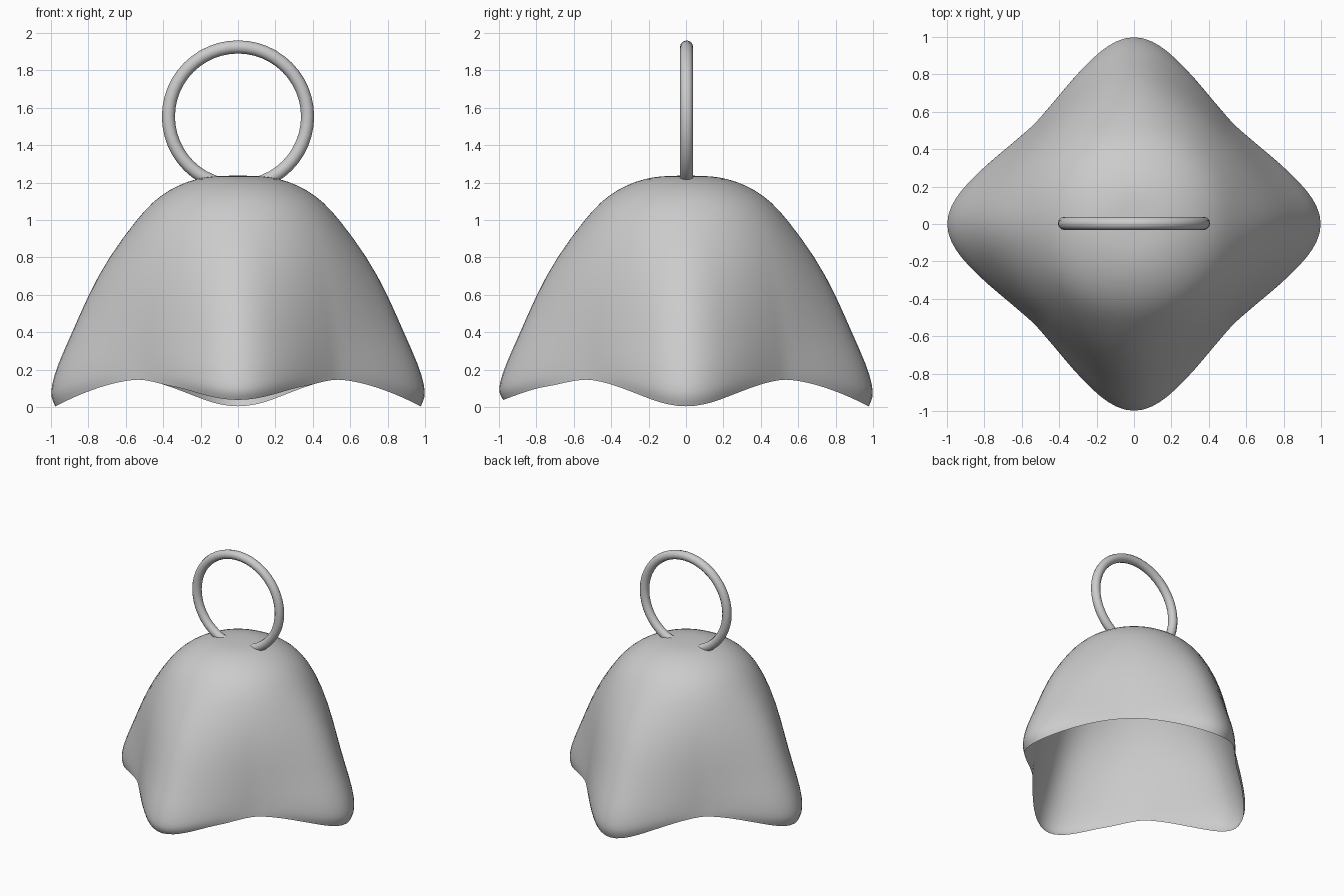
import bpy, bmesh
from math import cos, sin, pi, radians, degrees

if "Cube" in bpy.data.objects:
    bpy.data.objects.remove(bpy.data.objects["Cube"])

# Matching (radius, height) profiles: along the four lobes and along the valleys between them
LOBE = [(0.10, 1.235), (0.17, 1.231), (0.27, 1.207), (0.365, 1.163), (0.455, 1.10),
        (0.545, 1.0), (0.695, 0.80), (0.805, 0.60), (0.90, 0.38), (0.975, 0.22),
        (1.006, 0.11), (1.01, 0.05), (0.985, 0.0)]
VALLEY = [(0.10, 1.235), (0.17, 1.231), (0.27, 1.207), (0.365, 1.163), (0.455, 1.10),
          (0.54, 1.0), (0.635, 0.80), (0.69, 0.60), (0.722, 0.40), (0.737, 0.29),
          (0.745, 0.22), (0.75, 0.18), (0.753, 0.148)]
# Lobe strength by angle (degrees) away from the lobe's centre line
FALLOFF = [(0, 1.0), (5, 0.94), (10, 0.79), (15, 0.60), (20, 0.44), (25, 0.30),
           (30, 0.18), (37, 0.06), (45, 0.0)]
SEGMENTS = 64


def lobe_strength(a):
    d = degrees(a) % 90
    d = min(d, 90 - d)
    for (d0, w0), (d1, w1) in zip(FALLOFF, FALLOFF[1:]):
        if d <= d1 + 1e-6:
            return w0 + (w1 - w0) * (d - d0) / (d1 - d0)
    return 0.0


# Draped, open-bottomed bell
bm = bmesh.new()
rings = []
for level, ((r0, z0), (r1, z1)) in enumerate(zip(VALLEY, LOBE)):
    ring = []
    for i in range(SEGMENTS):
        a = 2 * pi * i / SEGMENTS
        w = lobe_strength(a)
        r, z = r0 + (r1 - r0) * w, z0 + (z1 - z0) * w
        # the front tip is lifted slightly
        if sin(a) < -0.9:
            z += 0.035 * w * max(0, level - 9) / 3
        ring.append(bm.verts.new((r * cos(a), r * sin(a), z)))
    rings.append(ring)
top = bm.verts.new((0, 0, 1.238))
for i in range(SEGMENTS):
    j = (i + 1) % SEGMENTS
    bm.faces.new((top, rings[0][i], rings[0][j]))
    for upper, lower in zip(rings, rings[1:]):
        bm.faces.new((upper[i], lower[i], lower[j], upper[j]))
bmesh.ops.recalc_face_normals(bm, faces=bm.faces)
mesh = bpy.data.meshes.new("bell_body")
bm.to_mesh(mesh)
bm.free()
body = bpy.data.objects.new("bell_body", mesh)
bpy.context.collection.objects.link(body)
for poly in mesh.polygons:
    poly.use_smooth = True
sub = body.modifiers.new("smooth", 'SUBSURF')
sub.levels = sub.render_levels = 1

# Upright hanging ring sunk into the crown
bpy.ops.mesh.primitive_torus_add(major_radius=0.372, minor_radius=0.035,
                                 major_segments=48, minor_segments=12,
                                 location=(0, 0.003, 1.553),
                                 rotation=(radians(90), 0, 0))
loop = bpy.context.object
loop.name = "hanging_ring"
bpy.ops.object.shade_smooth()
